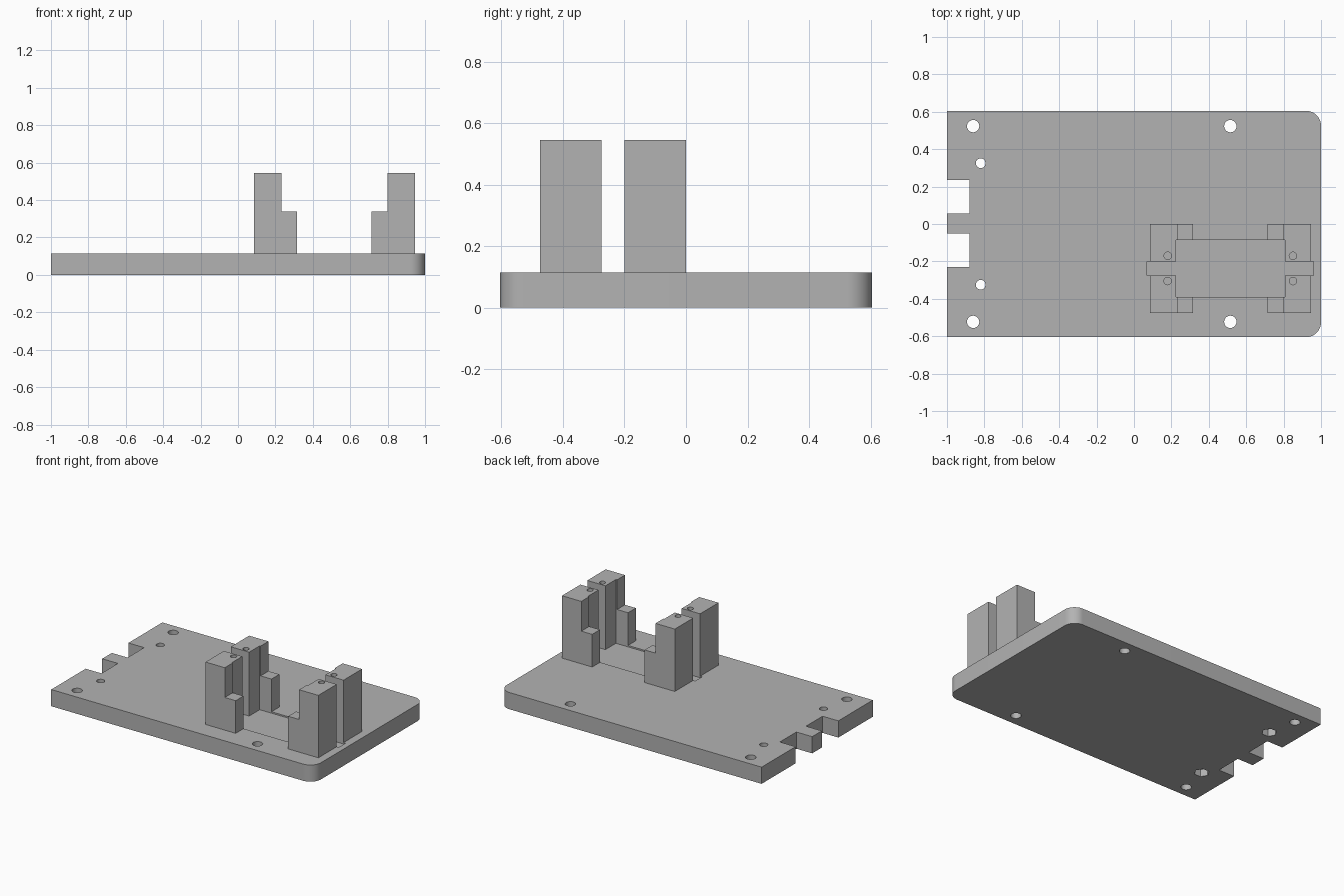
import bpy, bmesh
from math import cos, sin, pi
from mathutils import Vector

if "Cube" in bpy.data.objects:
    bpy.data.objects.remove(bpy.data.objects["Cube"])

grey = bpy.data.materials.new("plain grey")
grey.use_nodes = True
COLOUR = (0.45, 0.45, 0.45, 1)
grey.diffuse_color = COLOUR
grey.node_tree.nodes["Principled BSDF"].inputs["Base Color"].default_value = COLOUR

TOP = 0.115            # plate thickness
HALF_Y = 0.605         # plate half width
CX, CY = 0.515, -0.2375  # centre of the motor mount


def prism(name, points, direction):
    """Extrude a closed outline of 3D points along a direction."""
    bm = bmesh.new()
    face = bm.faces.new([bm.verts.new(p) for p in points])
    out = bmesh.ops.extrude_face_region(bm, geom=[face])
    moved = [v for v in out["geom"] if isinstance(v, bmesh.types.BMVert)]
    bmesh.ops.translate(bm, verts=moved, vec=Vector(direction))
    bmesh.ops.recalc_face_normals(bm, faces=bm.faces)
    mesh = bpy.data.meshes.new(name)
    bm.to_mesh(mesh)
    bm.free()
    mesh.materials.append(grey)
    obj = bpy.data.objects.new(name, mesh)
    bpy.context.collection.objects.link(obj)
    return obj


def box(name, x0, x1, y0, y1, z0, z1):
    outline = [(x0, y0, z0), (x1, y0, z0), (x1, y1, z0), (x0, y1, z0)]
    return prism(name, outline, (0, 0, z1 - z0))


def rod(name, x, y, radius, z0, z1, sides=24):
    ring = [(x + radius * cos(2 * pi * i / sides),
             y + radius * sin(2 * pi * i / sides), z0) for i in range(sides)]
    return prism(name, ring, (0, 0, z1 - z0))


def carve(obj, cutters):
    """Subtract each cutter in turn, then drop it."""
    bpy.context.view_layer.objects.active = obj
    for cutter in cutters:
        mod = obj.modifiers.new("cut", "BOOLEAN")
        mod.operation = "DIFFERENCE"
        mod.solver = "EXACT"
        mod.object = cutter
        bpy.ops.object.modifier_apply(modifier=mod.name)
        bpy.data.objects.remove(cutter)


def smooth(obj):
    bpy.ops.object.select_all(action="DESELECT")
    obj.select_set(True)
    bpy.context.view_layer.objects.active = obj
    bpy.ops.object.shade_smooth_by_angle(angle=pi / 6)


def pocket():
    return box("pocket_cutter", 0.225, 0.807, -0.39, -0.085, TOP - 0.01, 1)


# Base plate: square left edge with two notches, rounded right corners
R = 0.08
outline = [(-1, -HALF_Y)]
for cy, start in ((-HALF_Y + R, -pi / 2), (HALF_Y - R, 0)):
    for i in range(13):
        a = start + i * pi / 24
        outline.append((1 - R + R * cos(a), cy + R * sin(a)))
outline.append((-1, HALF_Y))
for y0, y1 in ((0.055, 0.235), (-0.23, -0.05)):
    outline += [(-1, y1), (-0.88, y1), (-0.88, y0), (-1, y0)]
plate = prism("base_plate", [(x, y, 0) for x, y in outline], (0, 0, TOP))

cutters = [pocket(),
           box("slot_cutter", 0.07, 0.96, -0.275, -0.2, TOP - 0.01, 1)]
for side in (-1, 1):
    # Mounting holes, and small bolt holes with nut recesses underneath
    for x in (-0.86, CX):
        cutters.append(rod("hole_cutter", x, side * 0.523, 0.033, -1, 1))
    cutters.append(rod("bolt_cutter", -0.82, side * 0.325, 0.026, -1, 1))
    cutters.append(rod("nut_cutter", -0.82, side * 0.325, 0.048, -1, 0.05, 6))
carve(plate, cutters)
smooth(plate)

# Four stepped motor posts, mirrored about the mount centre
step = [(0.43, TOP), (0.43, 0.545), (0.283, 0.545),
        (0.283, 0.34), (0.2, 0.34), (0.2, TOP)]
for sx, xname in ((-1, "right"), (1, "left")):
    for sy, yname in ((-1, "front"), (1, "back")):
        start = CY + sy * 0.0375
        post = prism(f"{yname}_{xname}_motor_post",
                     [(CX + sx * x, start, z) for x, z in step],
                     (0, sy * 0.2, 0))
        pilot = rod("pilot_cutter", CX + sx * 0.335, CY + sy * 0.0675,
                    0.02, 0.25, 1)
        carve(post, [pocket(), pilot])
        smooth(post)
